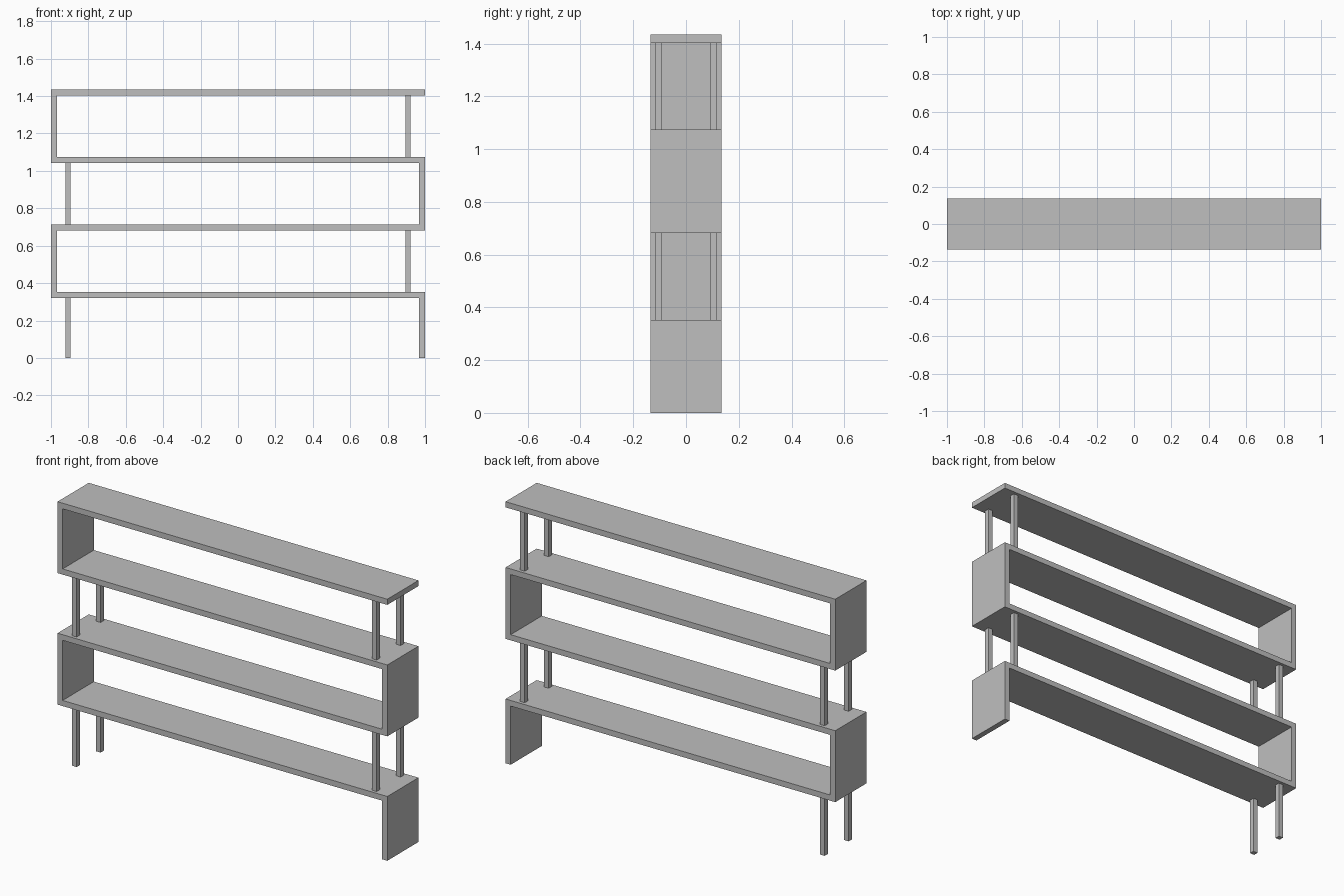
import bpy
import bmesh

if "Cube" in bpy.data.objects:
    bpy.data.objects.remove(bpy.data.objects["Cube"], do_unlink=True)

THICK = 0.031      # board thickness
DEPTH = 0.27       # front to back
SIDE = 1 - THICK / 2
LEVELS = [0.337 + 0.3605 * i for i in range(4)]   # shelf mid-heights

grey = bpy.data.materials.new("plain grey")
grey.use_nodes = True
colour = (0.52, 0.52, 0.52, 1)
grey.diffuse_color = colour
for node in grey.node_tree.nodes:
    if node.type == 'BSDF_PRINCIPLED':
        node.inputs["Base Color"].default_value = colour


def add_object(name, bm):
    mesh = bpy.data.meshes.new(name)
    bm.to_mesh(mesh)
    bm.free()
    mesh.materials.append(grey)
    obj = bpy.data.objects.new(name, mesh)
    bpy.context.collection.objects.link(obj)
    return obj


def add_post(name, x, y, bottom, top, width=0.027):
    bm = bmesh.new()
    bmesh.ops.create_cube(bm, size=1)
    bmesh.ops.scale(bm, vec=(width, width, top - bottom), verts=bm.verts)
    bmesh.ops.translate(bm, vec=(x, y, (bottom + top) / 2), verts=bm.verts)
    add_object(name, bm)


# Continuous folded board: one leg panel, then shelves joined at alternating ends
path = [(SIDE, 0)]
for i, z in enumerate(LEVELS):
    start = SIDE if i % 2 == 0 else -SIDE
    path += [(start, z), (-start, z)]
path[-1] = (1, LEVELS[-1])     # free end of the top shelf

bm = bmesh.new()
rows = [[bm.verts.new((x, y, z)) for y in (-DEPTH / 2, DEPTH / 2)] for x, z in path]
for a, b in zip(rows, rows[1:]):
    bm.faces.new((a[0], a[1], b[1], b[0]))
board = add_object("folded_shelf_board", bm)
solid = board.modifiers.new("board thickness", 'SOLIDIFY')
solid.thickness = THICK
solid.offset = 0
solid.use_even_offset = True

# Pairs of square posts holding up the open end of each shelf
for i, z in enumerate(LEVELS):
    x = -0.91 if i % 2 == 0 else 0.91
    bottom = 0 if i == 0 else LEVELS[i - 1] + THICK / 2
    for side, y in (("front", -0.104), ("back", 0.104)):
        add_post(f"{side}_post_{i + 1}", x, y, bottom, z - THICK / 2)
